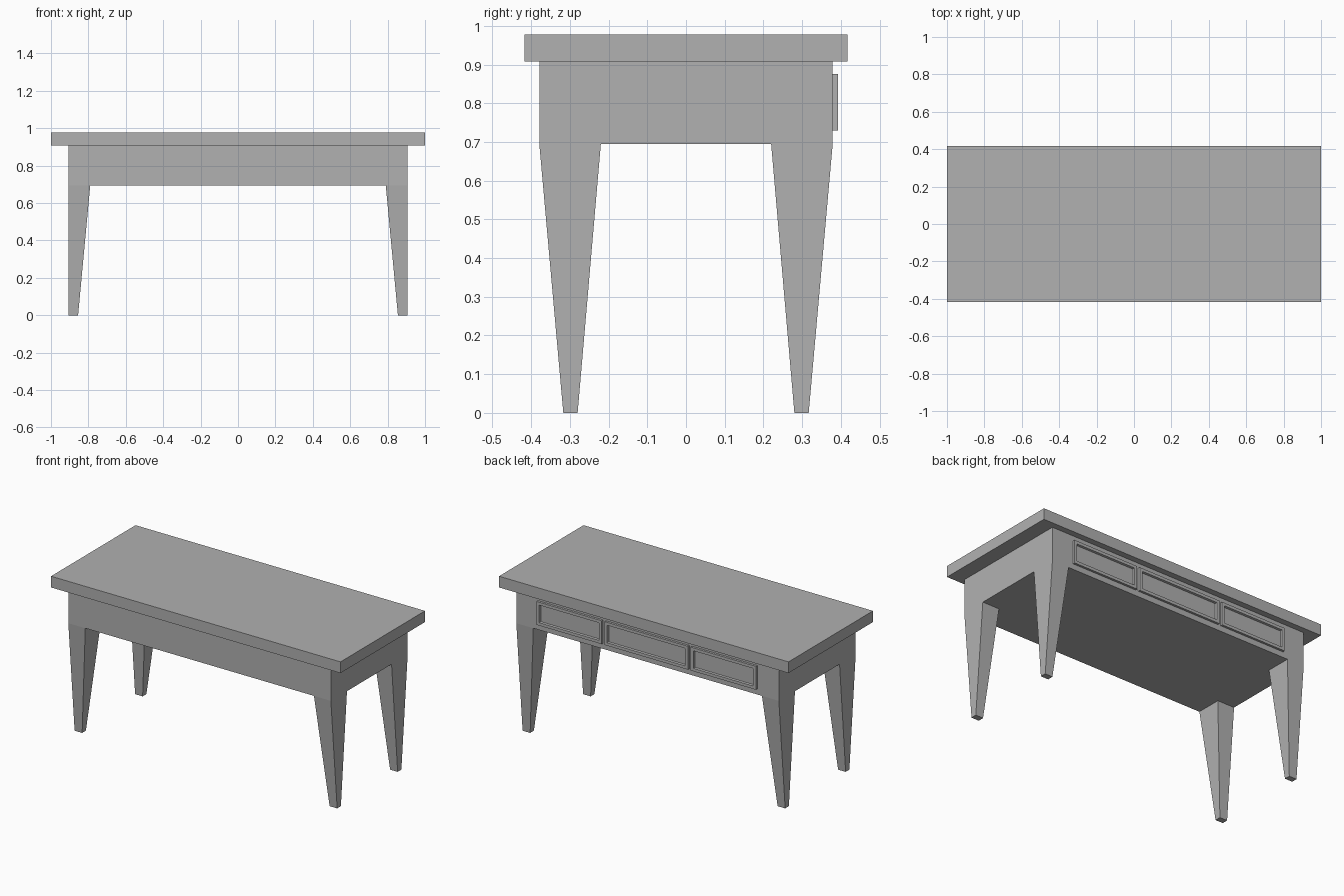
import bpy
import bmesh

cube = bpy.data.objects.get("Cube")
if cube:
    bpy.data.objects.remove(cube, do_unlink=True)

grey = bpy.data.materials.new("plain grey")
grey.use_nodes = True
GREY = (0.44, 0.44, 0.44, 1)
grey.diffuse_color = GREY
grey.node_tree.nodes["Principled BSDF"].inputs["Base Color"].default_value = GREY


def finish(name, bm):
    bmesh.ops.recalc_face_normals(bm, faces=bm.faces)
    mesh = bpy.data.meshes.new(name)
    bm.to_mesh(mesh)
    bm.free()
    mesh.materials.append(grey)
    obj = bpy.data.objects.new(name, mesh)
    bpy.context.collection.objects.link(obj)
    return obj


def box(x, y, z):
    """Box spanning the given (low, high) ranges."""
    bm = bmesh.new()
    bmesh.ops.create_cube(bm, size=1)
    for v in bm.verts:
        v.co = [r[0] if c < 0 else r[1] for c, r in zip(v.co, (x, y, z))]
    return bm


APRON_X, APRON_Y, APRON_Z = 0.907, 0.379, 0.695
TOP_Z = 0.908

# Slab top and solid apron
finish("table_top", box((-1, 1), (-0.417, 0.417), (TOP_Z, 0.978)))
finish("apron", box((-APRON_X, APRON_X), (-APRON_Y, APRON_Y), (APRON_Z, TOP_Z)))

# Tapered legs: straight outer side in x, narrowing on the other three
for x_name, sx in (("left", 1), ("right", -1)):
    for y_name, sy in (("front", -1), ("back", 1)):
        bm = box((0.79, APRON_X), (0.22, APRON_Y), (0, APRON_Z))
        for v in bm.verts:
            if v.co.z < 0.1:
                v.co.x = max(v.co.x, 0.855)
                v.co.y = 0.28 if v.co.y < 0.3 else 0.317
            v.co.x *= sx
            v.co.y *= sy
        finish(f"{y_name}_{x_name}_leg", bm)

# Three drawer fronts on the back, each with a sunken panel
for name, low, high in (("left", 0.307, 0.758), ("middle", -0.288, 0.288),
                        ("right", -0.758, -0.307)):
    bm = box((low, high), (APRON_Y - 0.002, 0.393), (0.73, 0.876))
    bm.normal_update()
    face = max(bm.faces, key=lambda f: f.calc_center_median().y)
    bmesh.ops.inset_region(bm, faces=[face], thickness=0.026)
    bmesh.ops.inset_region(bm, faces=[face], thickness=0.004)
    bmesh.ops.translate(bm, verts=face.verts, vec=(0, -0.012, 0))
    finish(f"{name}_drawer_front", bm)
